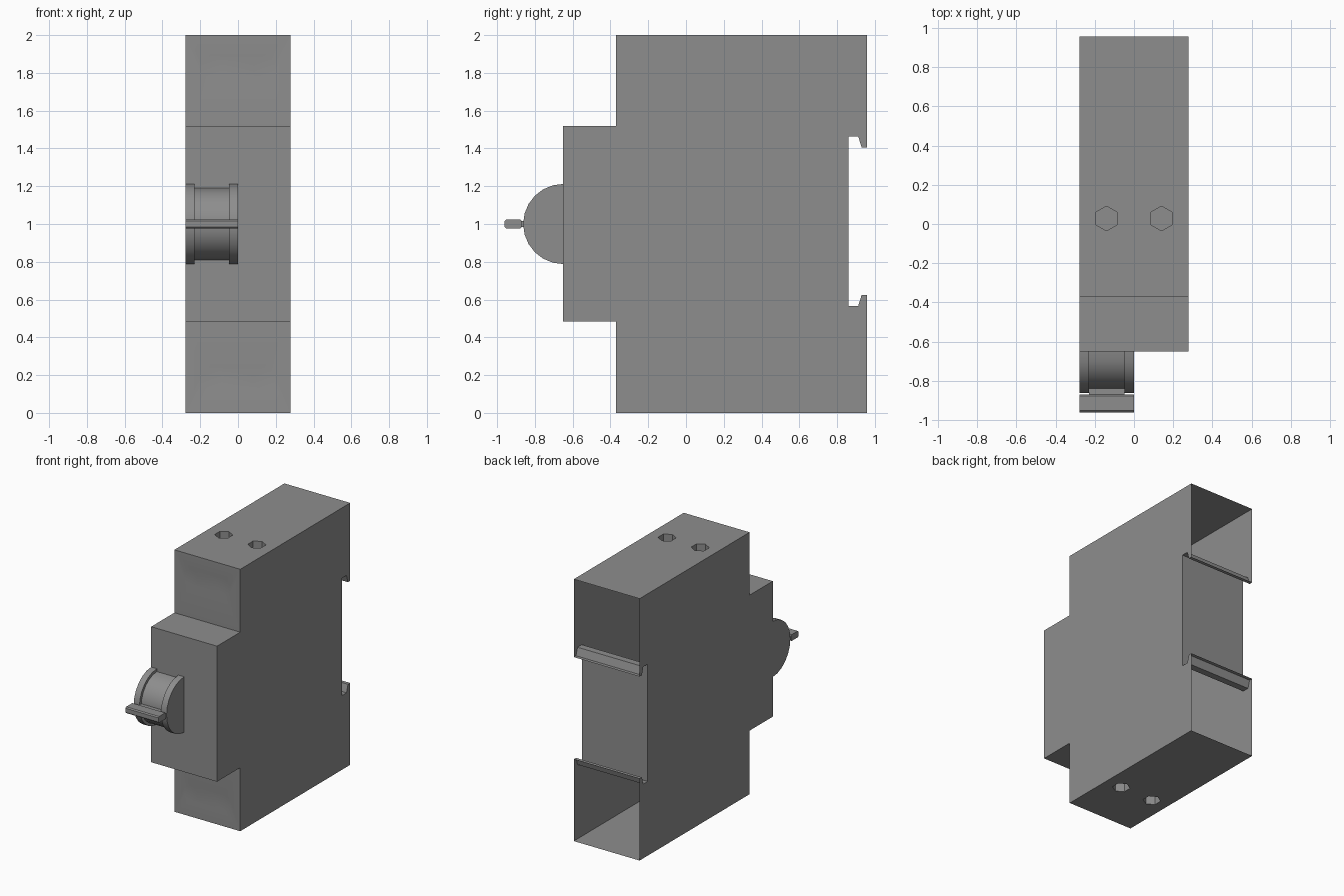
import bpy, bmesh
from math import sin, cos, pi
from mathutils import Vector

cube = bpy.data.objects.get("Cube")
if cube:
    bpy.data.objects.remove(cube)

# Single grey plastic
grey = bpy.data.materials.new("grey plastic")
grey.use_nodes = True
colour = (0.27, 0.27, 0.27, 1)
grey.diffuse_color = colour
grey.node_tree.nodes["Principled BSDF"].inputs["Base Color"].default_value = colour

HALF = 0.278  # half the width of the housing


def finish(name, bm, smooth=True):
    mesh = bpy.data.meshes.new(name)
    bm.to_mesh(mesh)
    bm.free()
    mesh.materials.append(grey)
    ob = bpy.data.objects.new(name, mesh)
    bpy.context.collection.objects.link(ob)
    if smooth:
        bpy.ops.object.select_all(action="DESELECT")
        ob.select_set(True)
        bpy.context.view_layer.objects.active = ob
        bpy.ops.object.shade_smooth_by_angle(angle=pi / 6)
    return ob


def prism(name, profile, x0, x1):
    """Closed (y, z) profile extruded along x."""
    bm = bmesh.new()
    face = bm.faces.new([bm.verts.new((x0, y, z)) for y, z in profile])
    new = bmesh.ops.extrude_face_region(bm, geom=[face])["geom"]
    bmesh.ops.translate(bm, vec=(x1 - x0, 0, 0),
                        verts=[v for v in new if isinstance(v, bmesh.types.BMVert)])
    bmesh.ops.recalc_face_normals(bm, faces=bm.faces)
    return finish(name, bm)


def loop_edges(bm, points):
    verts = [bm.verts.new(p) for p in points]
    return verts, [bm.edges.new((a, b)) for a, b in zip(verts, verts[1:] + verts[:1])]


def recessed_panel(name, corners, centres, axis, inward, depth, pointed):
    """Flat panel with a row of hexagonal wells, or of shallow pointed dents."""
    bm = bmesh.new()
    _, edges = loop_edges(bm, corners)
    rings = []
    for c in centres:
        pts = [Vector(c) + Vector((sin(i * pi / 3), 0, 0)) * 0.063
               + Vector(axis) * 0.063 * cos(i * pi / 3) for i in range(6)]
        verts, ring = loop_edges(bm, pts)
        rings.append((c, verts))
        edges += ring
    outward = -Vector(inward)
    bmesh.ops.triangle_fill(bm, edges=edges, use_beauty=True, normal=outward)
    for c, verts in rings:
        if pointed:
            tip = bm.verts.new(Vector(c) + Vector(inward) * depth)
            for a, b in zip(verts, verts[1:] + verts[:1]):
                bm.faces.new((a, b, tip))
        else:
            low = [bm.verts.new(v.co + Vector(inward) * depth) for v in verts]
            for i in range(6):
                j = (i + 1) % 6
                bm.faces.new((verts[i], verts[j], low[j], low[i]))
            bm.faces.new(low)
    bmesh.ops.recalc_face_normals(bm, faces=bm.faces)
    flat = max(bm.faces, key=lambda f: f.calc_area())
    if flat.normal.dot(outward) < 0:
        bmesh.ops.reverse_faces(bm, faces=bm.faces)
    return finish(name, bm)


# Housing: thin shell with a rail slot; the back is open above and below the slot
FRONT, NOSE, BACK, SLOT = -0.37, -0.65, 0.957, 0.86
lower = [(BACK, 0), (FRONT, 0), (FRONT, 0.485), (NOSE, 0.485)]
upper = [(NOSE, 1.52), (FRONT, 1.52), (FRONT, 2), (BACK, 2)]
hook = [(BACK, 1.405), (0.93, 1.405), (0.912, 1.463), (SLOT, 1.463)]
slot = hook + [(y, 2.03 - z) for y, z in reversed(hook)]
outline = lower + upper + slot

bm = bmesh.new()
left = [bm.verts.new((HALF, y, z)) for y, z in outline]
right = [bm.verts.new((-HALF, y, z)) for y, z in outline]
bm.faces.new(left)
bm.faces.new(right[::-1])
count = len(outline)
for i in range(count):
    j = (i + 1) % count
    (y0, z0), (y1, z1) = outline[i], outline[j]
    open_back = y0 == y1 == BACK
    end_panel = z0 == z1 and z0 in (0, 2)
    front_panel = y0 == y1 == FRONT
    if not (open_back or end_panel or front_panel):
        bm.faces.new((left[i], right[i], right[j], left[j]))
bmesh.ops.recalc_face_normals(bm, faces=bm.faces)
if max(bm.faces, key=lambda f: f.calc_center_median().x).normal.x < 0:
    bmesh.ops.reverse_faces(bm, faces=bm.faces)
finish("housing", bm, smooth=False)

# Top and bottom ends with screw wells
for name, z, inward in (("top_panel", 2, (0, 0, -1)), ("bottom_panel", 0, (0, 0, 1))):
    corners = [(-HALF, FRONT, z), (HALF, FRONT, z), (HALF, BACK, z), (-HALF, BACK, z)]
    recessed_panel(name, corners, [(s * 0.14, 0.028, z) for s in (-1, 1)],
                   (0, 1, 0), inward, 0.07, False)

# Terminal fronts with faint dents
for name, z0, z1, mid in (("upper_terminal_front", 1.52, 2, 1.83),
                          ("lower_terminal_front", 0, 0.485, 0.18)):
    corners = [(-HALF, FRONT, z0), (HALF, FRONT, z0), (HALF, FRONT, z1), (-HALF, FRONT, z1)]
    recessed_panel(name, corners, [(s * 0.14, FRONT, mid) for s in (-1, 1)],
                   (0, 0, 1), (0, 1, 0), 0.008, True)


# Switch: a drum between two half discs, with a flat lever
def half_disc(radius, steps=12):
    return [(NOSE - radius * sin(pi * i / steps), 1 + radius * cos(pi * i / steps))
            for i in range(steps + 1)]


def slab(y0, y1, half, cut):
    """Rectangle profile with clipped corners."""
    return [(y0, 1 - half + cut), (y0 + cut, 1 - half), (y1 - cut, 1 - half), (y1, 1 - half + cut),
            (y1, 1 + half - cut), (y1 - cut, 1 + half), (y0 + cut, 1 + half), (y0, 1 + half - cut)]


RIM = 0.048
prism("switch_disc_right", half_disc(0.212), -HALF, -HALF + RIM)
prism("switch_disc_left", half_disc(0.212), -RIM, 0)
prism("switch_drum", half_disc(0.19), -HALF + RIM, -RIM)
prism("lever_neck", slab(-0.88, -0.83, 0.016, 0.003), -HALF + RIM, -RIM)
prism("lever", slab(-0.96, -0.87, 0.024, 0.008), -HALF, 0)
